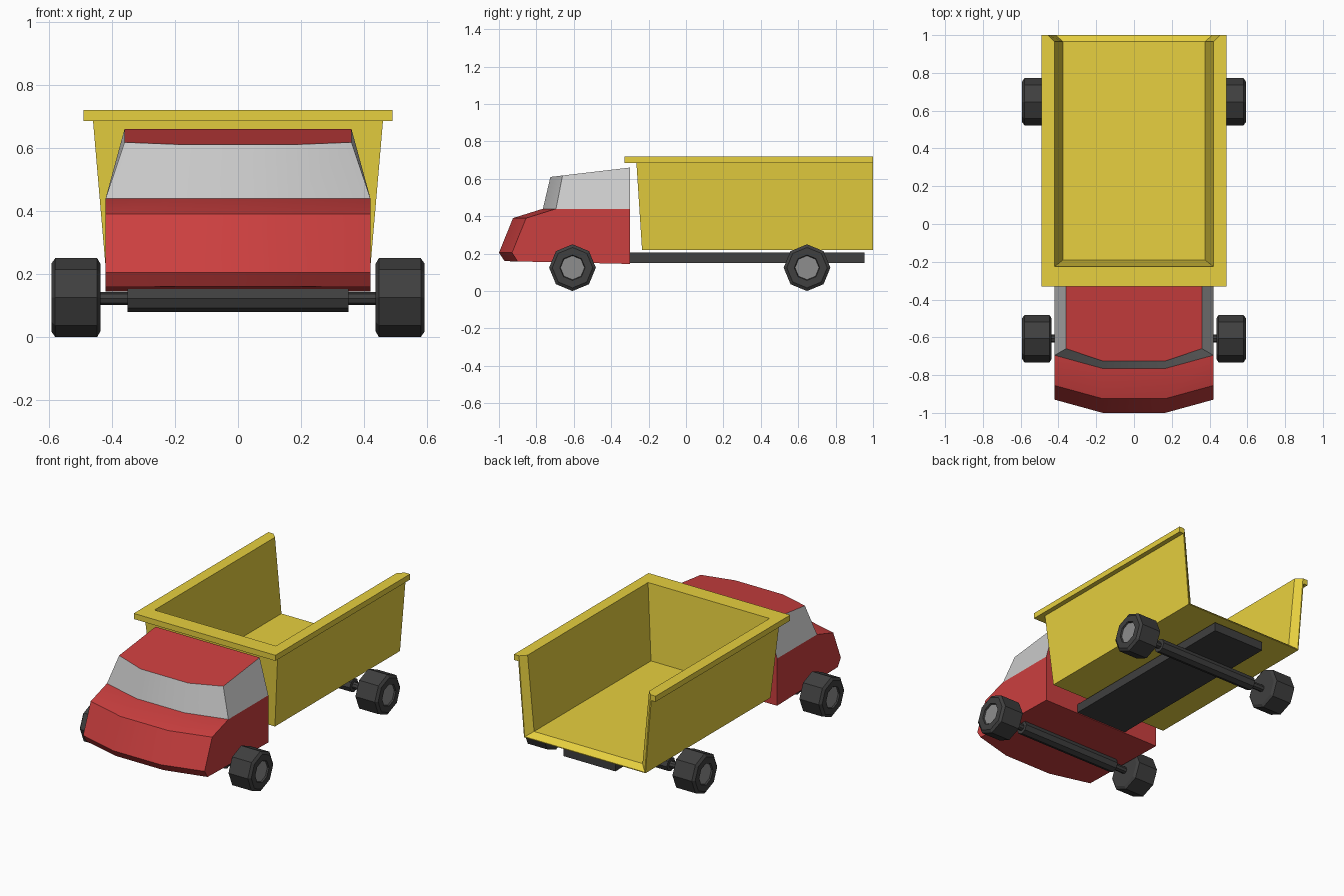
import bpy, bmesh
from math import sin, cos, pi, radians

if "Cube" in bpy.data.objects:
    bpy.data.objects.remove(bpy.data.objects["Cube"])


def material(name, rgb):
    m = bpy.data.materials.new(name)
    m.diffuse_color = (*rgb, 1)
    m.use_nodes = True
    m.node_tree.nodes["Principled BSDF"].inputs["Base Color"].default_value = m.diffuse_color
    return m


RED = material("red", (0.6, 0.05, 0.05))
YELLOW = material("yellow", (0.8, 0.63, 0.05))
BLACK = material("black", (0.05, 0.05, 0.05))
DARK_GREY = material("dark_grey", (0.27, 0.27, 0.27))
GLASS = material("window_grey", (0.6, 0.6, 0.6))


def make(name, rings, mat, closed=True, caps=(), extra=(), smooth=None):
    """Loft equal-length rings of points; caps are ring indices to fill."""
    bm = bmesh.new()
    vs = [[bm.verts.new(p) for p in r] for r in rings]
    n = len(rings[0])
    for a, b in zip(vs, vs[1:]):
        for i in range(n if closed else n - 1):
            j = (i + 1) % n
            bm.faces.new((a[i], a[j], b[j], b[i]))
    for k in caps:
        bm.faces.new(vs[k])
    for loop in extra:
        bm.faces.new([vs[k][i] for k, i in loop])
    bmesh.ops.recalc_face_normals(bm, faces=bm.faces)
    me = bpy.data.meshes.new(name)
    bm.to_mesh(me)
    bm.free()
    me.materials.append(mat)
    ob = bpy.data.objects.new(name, me)
    bpy.context.collection.objects.link(ob)
    if smooth:
        bpy.ops.object.select_all(action='DESELECT')
        ob.select_set(True)
        bpy.context.view_layer.objects.active = ob
        bpy.ops.object.shade_smooth_by_angle(angle=radians(smooth))
    return ob


def turned(name, profile, y, z, mat, smooth=None):
    """Eight-sided turning about a sideways axle, profile = (x, radius)."""
    rings = [[(x, y + r * sin(i * pi / 4), z + r * cos(i * pi / 4))
              for i in range(8)] for x, r in profile]
    return make(name, rings, mat, caps=(0, -1), smooth=smooth)


# Cab: outlines with a faceted front, stacked upward
BACK = -0.30


def outline(hx, y_mid, y_side, z_front, z_back):
    def z(y):
        return z_front + (z_back - z_front) * (y - y_mid) / (BACK - y_mid)
    pts = [(-hx, BACK), (-hx, y_side), (-0.165, y_mid),
           (0.165, y_mid), (hx, y_side), (hx, BACK)]
    return [(x, y, z(y)) for x, y in pts]


belt = outline(0.42, -0.765, -0.695, 0.44, 0.44)
roof = outline(0.36, -0.725, -0.66, 0.61, 0.66)
make("cab_body", [outline(0.42, -0.97, -0.90, 0.16, 0.145),
                  outline(0.42, -1.00, -0.93, 0.205, 0.205),
                  outline(0.42, -0.925, -0.855, 0.39, 0.39),
                  belt], RED, caps=(0, -1), smooth=40)
make("cab_windows", [belt, roof], GLASS, closed=False, smooth=30)
make("cab_roof", [roof], RED, closed=False, caps=(0,))
make("cab_back_panel", [[belt[0], belt[-1]], [roof[0], roof[-1]]], RED, closed=False)

# Dump bed: open at the rear, inner walls flare at the tail


def bed_ring(hx, front, z, tail_hx=None, tail_z=None):
    tx = hx if tail_hx is None else tail_hx
    tz = z if tail_z is None else tail_z
    left = [(-tx, 1.0, tz), (-hx, 0.965, z), (-hx, front, z)]
    return left + [(-x, y, w) for x, y, w in reversed(left)]


bed = [bed_ring(0.42, -0.235, 0.22),
       bed_ring(0.46, -0.265, 0.685),
       bed_ring(0.49, -0.33, 0.685),
       bed_ring(0.49, -0.33, 0.72),
       bed_ring(0.42, -0.225, 0.72, 0.455),
       bed_ring(0.375, -0.19, 0.255, 0.415, 0.225)]
tail = [(k, 0) for k in range(6)] + [(k, 5) for k in reversed(range(6))]
floor_lip = [(5, 0), (5, 1), (5, 4), (5, 5)]
floor = [(5, 1), (5, 2), (5, 3), (5, 4)]
make("dump_bed", bed, YELLOW, closed=False, caps=(0,),
     extra=(tail, floor_lip, floor))

# Chassis beam
make("chassis", [[(x, y, z) for x, y in ((-0.18, -0.32), (0.18, -0.32),
                                         (0.18, 0.955), (-0.18, 0.955))]
                 for z in (0.15, 0.205)], BLACK, caps=(0, -1))

# Axles and wheels
R = 0.125
for end, y in (("front", -0.607), ("rear", 0.647)):
    turned(end + "_axle", [(-0.45, 0.021), (-0.35, 0.021), (-0.35, 0.042),
                           (0.35, 0.042), (0.35, 0.021), (0.45, 0.021)],
           y, 0.122, BLACK)
    for side, s in (("left", -1), ("right", 1)):
        tyre = [(0.437, 0.108), (0.447, R), (0.58, R), (0.592, 0.108),
                (0.592, 0.068), (0.58, 0.064)]
        turned(f"{end}_{side}_tyre", [(s * x, r) for x, r in tyre], y, R, BLACK)
        turned(f"{end}_{side}_hub", [(s * 0.57, 0.064), (s * 0.583, 0.064)],
               y, R, DARK_GREY)
